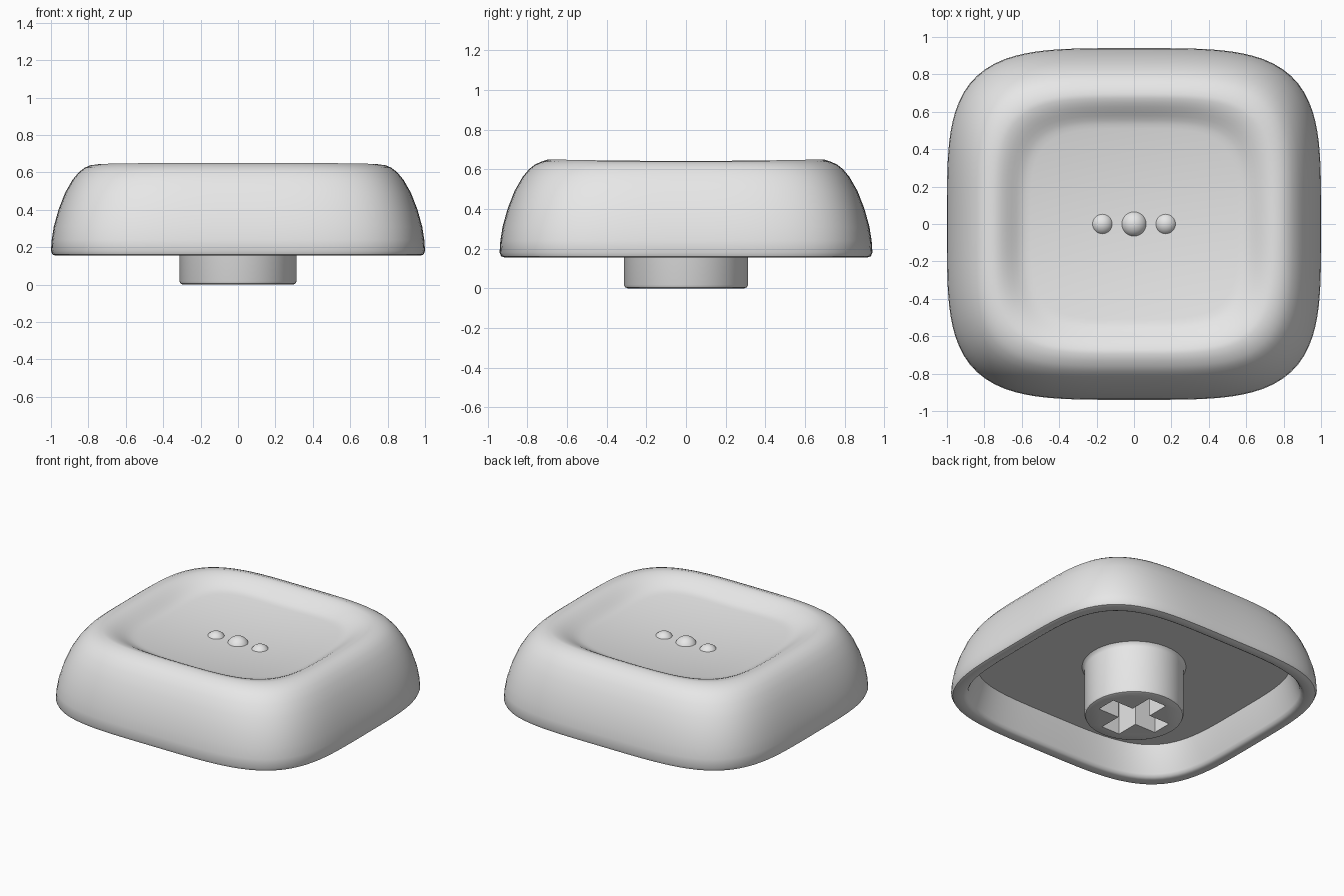
import bpy, bmesh
from math import cos, sin, pi

cube = bpy.data.objects.get("Cube")
if cube:
    bpy.data.objects.remove(cube, do_unlink=True)

grey = bpy.data.materials.new("light_grey")
grey.use_nodes = True
grey.diffuse_color = (0.8, 0.8, 0.8, 1)
grey.node_tree.nodes["Principled BSDF"].inputs["Base Color"].default_value = (0.8, 0.8, 0.8, 1)


def finish(name, bm, angle=40):
    """Turn a bmesh into a smooth-shaded grey object."""
    bmesh.ops.recalc_face_normals(bm, faces=bm.faces)
    mesh = bpy.data.meshes.new(name)
    bm.to_mesh(mesh)
    bm.free()
    mesh.materials.append(grey)
    obj = bpy.data.objects.new(name, mesh)
    bpy.context.collection.objects.link(obj)
    bpy.ops.object.select_all(action="DESELECT")
    obj.select_set(True)
    bpy.context.view_layer.objects.active = obj
    bpy.ops.object.shade_smooth_by_angle(angle=angle * pi / 180)
    return obj


def rounded_square(half_x, half_y, steps=128, power=4):
    """Outline of a soft square, evenly spaced by angle."""
    points = []
    for i in range(steps):
        c, s = cos(2 * pi * i / steps), sin(2 * pi * i / steps)
        r = (abs(c) ** power + abs(s) ** power) ** (-1 / power)
        points.append((half_x * r * c, half_y * r * s))
    return points


def loft(bm, rings):
    """Skin closed rings of equal length and cap both ends."""
    loops = [[bm.verts.new(p) for p in ring] for ring in rings]
    for a, b in zip(loops, loops[1:]):
        for i in range(len(a)):
            j = (i + 1) % len(a)
            bm.faces.new((a[i], a[j], b[j], b[i]))
    bm.faces.new(loops[0])
    bm.faces.new(loops[-1])


# Cap: cavity, lip and outer wall from (half width, height) profile
TAPER = 0.06
RIM = 0.755
wall = [(0.86, 0.36), (0.91, 0.18), (0.92, 0.163), (0.935, 0.155), (0.975, 0.155),
        (0.992, 0.161), (1.0, 0.18), (0.996, 0.24), (0.985, 0.31), (0.96, 0.4),
        (0.925, 0.49), (0.885, 0.56), (0.85, 0.602), (0.82, 0.625), (0.79, 0.638)]
rings = [[(x, y, z) for x, y in rounded_square(w, w - TAPER)] for w, z in wall]


def top_height(x, y, s):
    """Scooped top that blends into the raised rim."""
    rim = 0.642 + 0.008 * min(1, (y / 0.7) ** 2)
    dish = 0.53 + 0.09 * x * x + 0.15 * y * y
    t = min(1, max(0, (s - 0.76) / 0.24))
    w = t * t * (3 - 2 * t)
    return dish * (1 - w) + rim * w


for k in range(30, 0, -1):
    s = k / 30
    outline = rounded_square(RIM * s, (RIM - TAPER) * s)
    rings.append([(x, y, top_height(x, y, s)) for x, y in outline])
bm = bmesh.new()
loft(bm, rings)
finish("cap", bm)

# Stem: turned post with rounded foot and small flare under the cap
profile = [(0.295, 0), (0.307, 0.005), (0.313, 0.018), (0.313, 0.33),
           (0.318, 0.35), (0.33, 0.362), (0.33, 0.38)]
bm = bmesh.new()
loft(bm, [[(r * cos(2 * pi * i / 64), r * sin(2 * pi * i / 64), z) for i in range(64)]
          for r, z in profile])
stem = finish("stem", bm)

# Cross-shaped socket cut into the stem
ARM, HALF, DEPTH = 0.23, 0.07, 0.33
quarter = [(ARM, -HALF), (ARM, HALF), (HALF, HALF)]
cross = []
for turn in range(4):
    for x, y in quarter:
        for _ in range(turn):
            x, y = -y, x
        cross.append((x, y))
bm = bmesh.new()
loft(bm, [[(x, y, z) for x, y in cross] for z in (-0.1, DEPTH)])
cutter = finish("socket_cutter", bm)
cutter.hide_render = True
cut = stem.modifiers.new("socket", "BOOLEAN")
cut.operation = "DIFFERENCE"
cut.solver = "EXACT"
cut.object = cutter
bpy.ops.object.select_all(action="DESELECT")
stem.select_set(True)
bpy.context.view_layer.objects.active = stem
bpy.ops.object.modifier_apply(modifier="socket")
bpy.data.objects.remove(cutter, do_unlink=True)
bpy.ops.object.shade_smooth_by_angle(angle=40 * pi / 180)

# Three raised dots in the middle of the dish
for name, x, radius in (("right_dot", -0.17, 0.062), ("middle_dot", 0, 0.072),
                        ("left_dot", 0.17, 0.062)):
    bm = bmesh.new()
    bmesh.ops.create_uvsphere(bm, u_segments=32, v_segments=16, radius=radius)
    bmesh.ops.translate(bm, verts=bm.verts, vec=(x, 0, 0.5))
    finish(name, bm)
